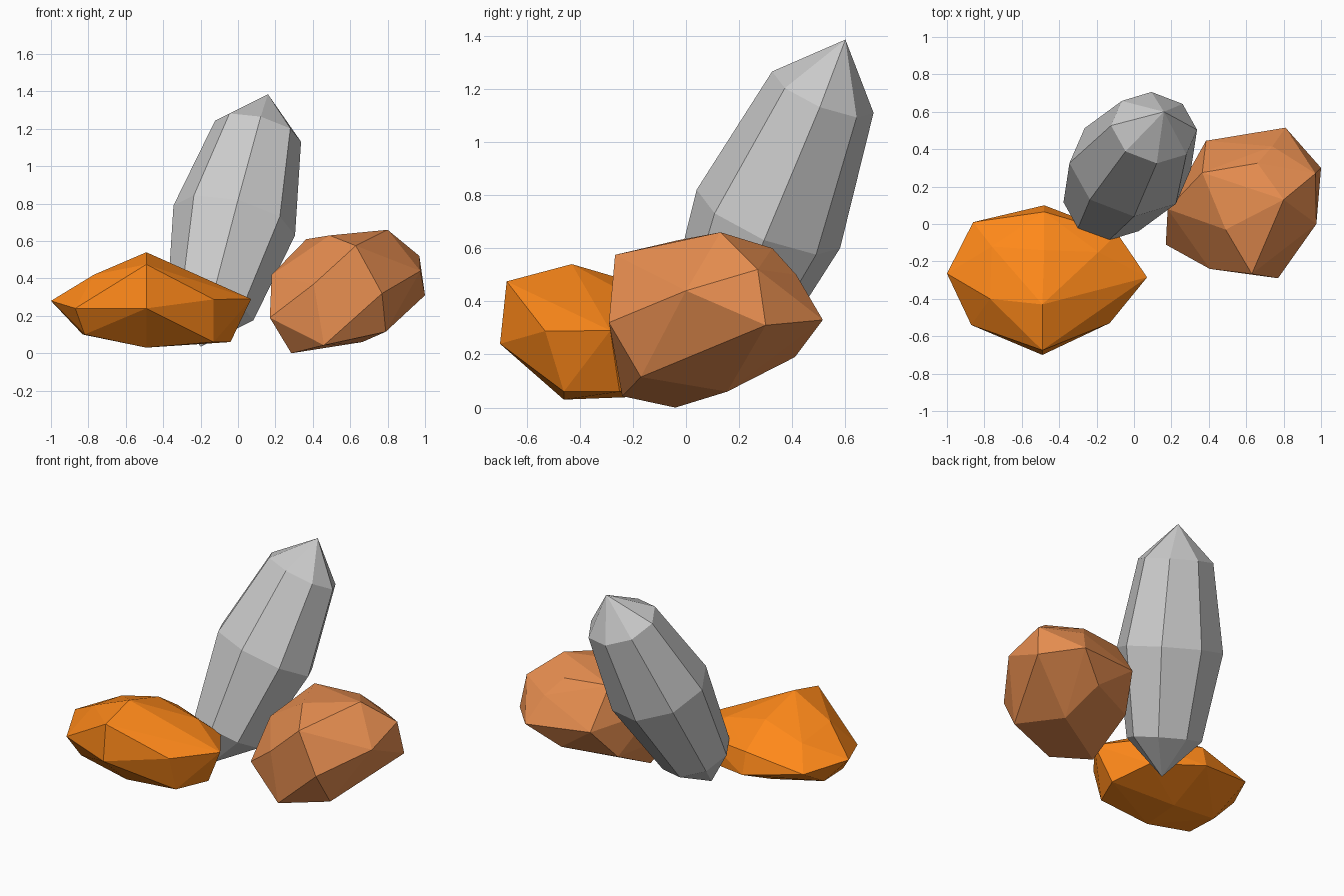
import bpy, bmesh
from mathutils import Matrix

if "Cube" in bpy.data.objects:
    bpy.data.objects.remove(bpy.data.objects["Cube"])


def finish(name, bm, color=None):
    bmesh.ops.recalc_face_normals(bm, faces=bm.faces)
    mesh = bpy.data.meshes.new(name)
    bm.to_mesh(mesh)
    bm.free()
    obj = bpy.data.objects.new(name, mesh)
    bpy.context.collection.objects.link(obj)
    if color:
        mat = bpy.data.materials.new(name + "_material")
        mat.diffuse_color = color
        mat.use_nodes = True
        mat.node_tree.nodes["Principled BSDF"].inputs["Base Color"].default_value = mat.diffuse_color
        mesh.materials.append(mat)
    return obj


def boulder(name, points, color):
    """Flat-faced rock stretched over a few corner points."""
    bm = bmesh.new()
    for p in points:
        bm.verts.new(p)
    result = bmesh.ops.convex_hull(bm, input=bm.verts)
    loose = [v for v in bm.verts if not v.link_faces]
    bmesh.ops.delete(bm, geom=loose, context='VERTS')
    bmesh.ops.dissolve_limit(bm, angle_limit=0.06, verts=bm.verts, edges=bm.edges)
    return finish(name, bm, color)


# Tall leaning crystal: eight-sided stretched sphere, columns are its half axes
bm = bmesh.new()
lean = Matrix(((0.325, -0.02, 0.18, -0.02),
               (-0.016, 0.27, 0.29, 0.31),
               (-0.08, -0.11, 0.675, 0.71),
               (0, 0, 0, 1)))
bmesh.ops.create_uvsphere(bm, u_segments=8, v_segments=4, radius=1, matrix=lean)
finish("tall_stone", bm)

# Flat orange rock, front left
boulder("flat_stone", [
    (-1, -.265, .28), (.07, -.285, .29),                            # side tips
    (-.49, -.70, .24), (-.49, -.675, .475), (-.49, -.43, .54),      # middle slice
    (-.48, -.14, .455), (-.48, .065, .32), (-.48, .10, .18),
    (-.48, -.2, .04), (-.49, -.46, .03),
    (-.87, -.54, .24), (-.77, -.40, .42), (-.76, -.12, .38),        # left side
    (-.86, .01, .25), (-.83, -.25, .10), (-.82, -.46, .10),
    (-.13, -.53, .288), (-.24, -.53, .364), (-.19, -.39, .40),      # right side
    (-.19, -.15, .39), (-.09, -.05, .28), (-.04, -.25, .06),
    (-.13, -.46, .06), (-.15, -.03, .13)], (1, .25, .01, 1))

# Round copper rock, right
boulder("round_stone", [
    (.80, .13, .66), (.49, -.03, .63), (.365, .275, .61),           # top
    (.66, .325, .60), (.63, -.267, .575),
    (.97, .27, .52), (1.0, .30, .31), (.975, 0, .44),               # right side
    (.77, -.29, .32), (.405, -.24, .37), (.79, -.17, .115),         # front
    (.17, -.11, .19), (.18, .08, .42), (.385, .445, .36),           # left and back
    (.81, .515, .33), (.74, .415, .50), (.62, .41, .19),
    (.46, -.24, .043), (.285, -.04, 0), (.665, .155, .06),          # underside
    (.30, .28, .16)], (.8, .27, .08, 1))
